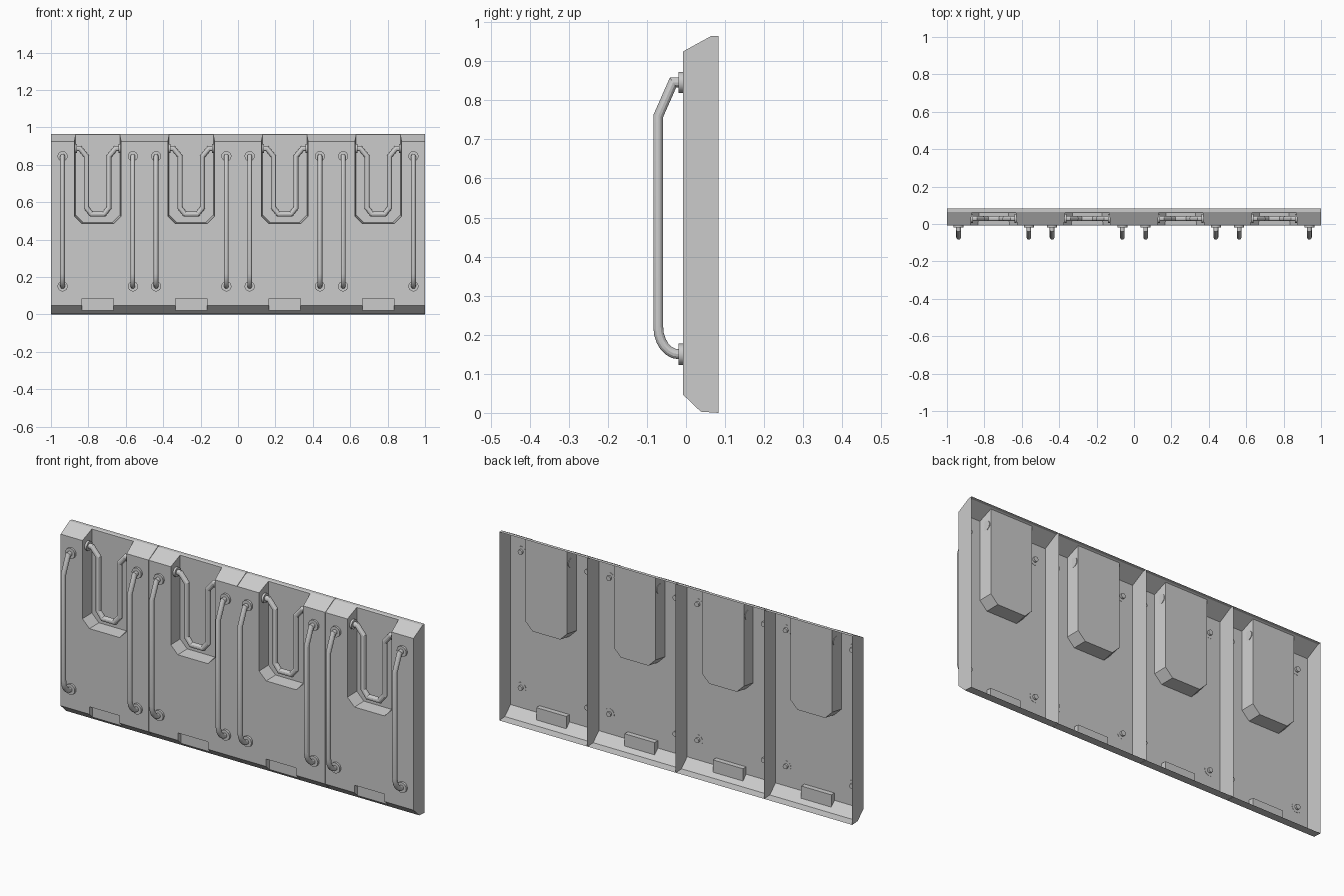
import bpy, bmesh, math
from mathutils import Vector

cube = bpy.data.objects.get("Cube")
if cube:
    bpy.data.objects.remove(cube)

grey = bpy.data.materials.new("plain_grey")
grey.use_nodes = True
COLOR = (0.6, 0.6, 0.6, 1)
grey.diffuse_color = COLOR
grey.node_tree.nodes["Principled BSDF"].inputs["Base Color"].default_value = COLOR

FRONT, BACK = -0.008, 0.083
HALF = 0.249
FLOOR = 0.058
CENTRES = (-0.75, -0.25, 0.25, 0.75)


def make_object(name, bm):
    bmesh.ops.recalc_face_normals(bm, faces=bm.faces)
    mesh = bpy.data.meshes.new(name)
    bm.to_mesh(mesh)
    bm.free()
    mesh.materials.append(grey)
    obj = bpy.data.objects.new(name, mesh)
    bpy.context.collection.objects.link(obj)
    return obj


def activate(obj):
    bpy.ops.object.select_all(action="DESELECT")
    obj.select_set(True)
    bpy.context.view_layer.objects.active = obj


def loft(name, rings):
    """Skin matching rings of points and cap both ends."""
    bm = bmesh.new()
    loops = [[bm.verts.new(p) for p in ring] for ring in rings]
    for a, b in zip(loops, loops[1:]):
        for i in range(len(a)):
            j = (i + 1) % len(a)
            bm.faces.new((a[i], a[j], b[j], b[i]))
    bm.faces.new(loops[0])
    bm.faces.new(loops[-1])
    return make_object(name, bm)


def pipe(name, path, normal, radius, sides=12):
    """Sweep a round section along a flat path with mitred bends."""
    path = [Vector(p) for p in path]
    normal = Vector(normal)
    rings = []
    for i, p in enumerate(path):
        d_in = (p - path[i - 1]).normalized() if i else (path[1] - p).normalized()
        d_out = (path[i + 1] - p).normalized() if i < len(path) - 1 else d_in
        tangent = (d_in + d_out).normalized()
        side = tangent.cross(normal) / tangent.dot(d_in)
        angles = [2 * math.pi * k / sides for k in range(sides)]
        rings.append([p + radius * (side * math.cos(t) + normal * math.sin(t)) for t in angles])
    obj = loft(name, rings)
    activate(obj)
    bpy.ops.object.shade_smooth_by_angle(angle=math.radians(25))
    return obj


def repeat(obj, xs):
    """Place the object at the first x and linked copies at the rest."""
    name = obj.name
    obj.location.x = xs[0]
    for x in xs[1:]:
        copy = bpy.data.objects.new(name, obj.data)
        copy.location.x = x
        bpy.context.collection.objects.link(copy)


# Panel body: bevelled side profile extruded across the width
profile = [(FRONT, 0.047), (FRONT, 0.925), (0.065, 0.965), (BACK, 0.965), (BACK, 0), (0.038, 0.003)]
panel = loft("panel", [[(x, y, z) for y, z in profile] for x in (-HALF, HALF)])


# Pocket cutter: chamfered U, slightly narrower towards its floor
def pocket_ring(y, inset):
    w, low, c = 0.125 - inset, 0.485 + inset, 0.04
    half = [(w, 1.1), (w, low + c), (w - c, low)]
    return [(x, y, z) for x, z in half] + [(-x, y, z) for x, z in reversed(half)]


pocket = loft("pocket_cutter", [pocket_ring(FRONT - 0.01, -0.001), pocket_ring(FLOOR, 0.007)])

# Notch cutter along the lower edge
notch = loft("notch_cutter", [[(x, y, z) for x, z in ((-0.085, 0.085), (0.085, 0.085), (0.085, -0.1), (-0.085, -0.1))]
                              for y in (-0.1, 0.018)])

for cutter in (pocket, notch):
    activate(panel)
    mod = panel.modifiers.new("cut", "BOOLEAN")
    mod.operation = "DIFFERENCE"
    mod.solver = "EXACT"
    mod.object = cutter
    bpy.ops.object.modifier_apply(modifier=mod.name)
    bpy.data.objects.remove(cutter)

# Open the back so that the panel is a hollow shell
bm = bmesh.new()
bm.from_mesh(panel.data)
rear = [f for f in bm.faces if f.normal.y > 0.9 and f.calc_center_median().y > BACK - 0.002]
bmesh.ops.delete(bm, geom=rear, context="FACES")
bm.to_mesh(panel.data)
bm.free()
repeat(panel, CENTRES)

# Long outer handles: straight bend at the top, round bend at the bottom
RAIL = [c + s * 0.188 for c in CENTRES for s in (-1, 1)]
path = [(0, 0.003, 0.846), (0, -0.033, 0.846), (0, -0.071, 0.76)]
for k in range(7):
    t = math.pi / 2 * k / 6
    path.append((0, -0.018 - 0.053 * math.cos(t), 0.22 - 0.07 * math.sin(t)))
path.append((0, 0.003, 0.15))
repeat(pipe("long_handle", path, (1, 0, 0), 0.0125), RAIL)

# Round mounts under the long handles
for label, z in (("upper_mount", 0.846), ("lower_mount", 0.15)):
    mount = pipe(label, [(0, -0.019, z), (0, FRONT + 0.001, z)], (1, 0, 0), 0.027, 16)
    repeat(mount, RAIL)

# U-shaped handles inside the pockets
DEPTH = 0.029
half = [(0.122, 0.887), (0.095, 0.887), (0.06, 0.845), (0.06, 0.57), (0.034, 0.537)]
path = [(-x, DEPTH, z) for x, z in half] + [(x, DEPTH, z) for x, z in reversed(half)]
repeat(pipe("pocket_handle", path, (0, 1, 0), 0.0135), CENTRES)

# Round mounts on both pocket walls
for label, s in (("left_pocket_mount", 1), ("right_pocket_mount", -1)):
    ends = [(s * 0.111, DEPTH, 0.887), (s * 0.122, DEPTH, 0.887)]
    repeat(pipe(label, ends, (0, 1, 0), 0.024, 16), CENTRES)
